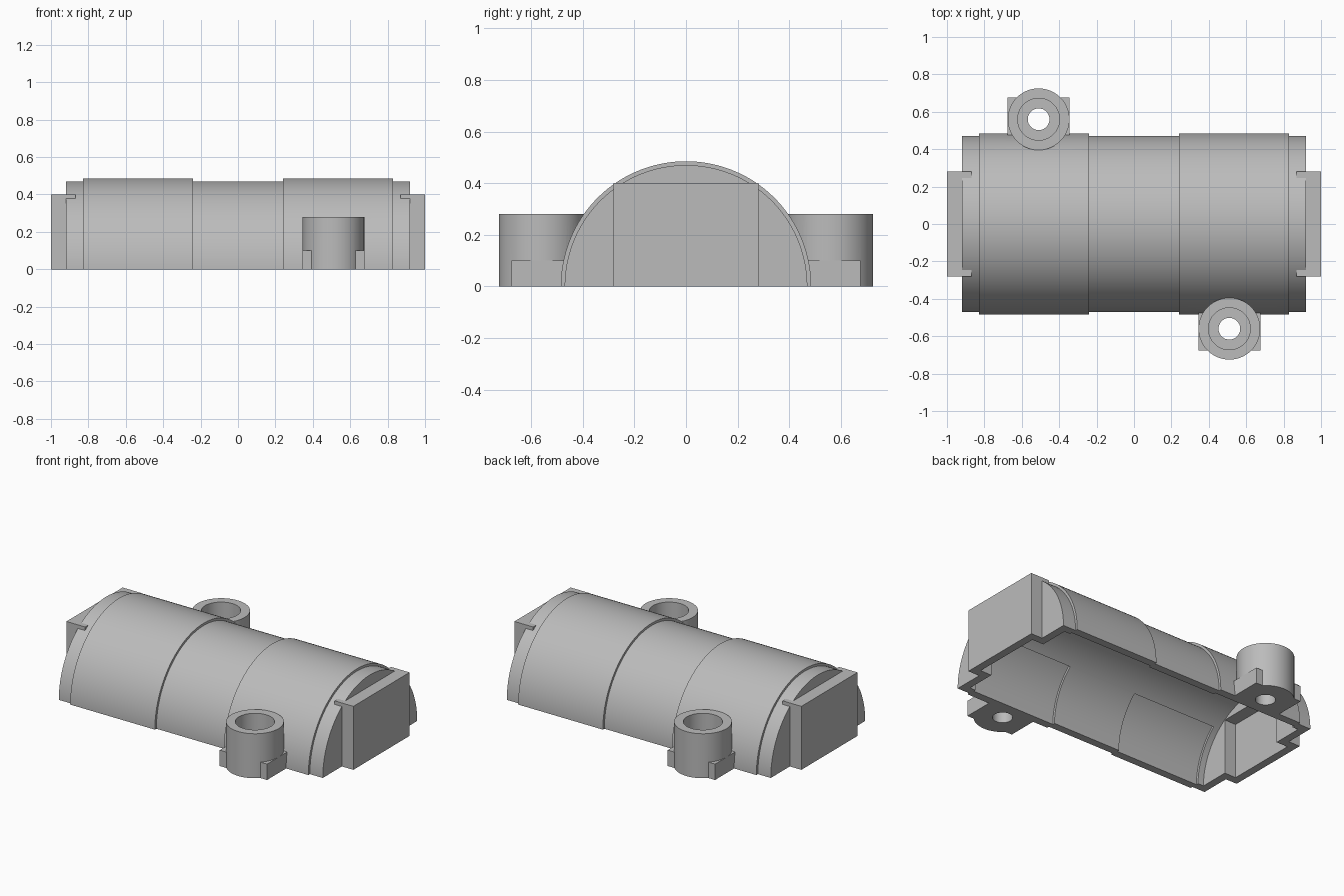
import bpy
import math

if "Cube" in bpy.data.objects:
    bpy.data.objects.remove(bpy.data.objects["Cube"])

grey = bpy.data.materials.new("plain_grey")
grey.use_nodes = True
colour = (0.5, 0.5, 0.5, 1)
grey.diffuse_color = colour
grey.node_tree.nodes["Principled BSDF"].inputs["Base Color"].default_value = colour


def solid(name, outline, place):
    """Extrude a closed outline between two ends; place maps (u, v, end)."""
    n = len(outline)
    verts = [place(u, v, end) for end in (0, 1) for u, v in outline]
    faces = [list(range(n))[::-1], list(range(n, 2 * n))]
    faces += [[i, (i + 1) % n, n + (i + 1) % n, n + i] for i in range(n)]
    mesh = bpy.data.meshes.new(name)
    mesh.from_pydata(verts, [], faces)
    mesh.materials.append(grey)
    obj = bpy.data.objects.new(name, mesh)
    bpy.context.collection.objects.link(obj)
    return obj


def arc(r, start, end, steps):
    angles = [math.radians(start + (end - start) * i / steps) for i in range(steps + 1)]
    return [(r * math.cos(a), r * math.sin(a)) for a in angles]


def barrel(name, x0, x1, outline):
    return solid(name, outline, lambda u, v, e: (x1 if e else x0, u, v))


def box(name, x0, x1, y0, y1, z0, z1):
    return solid(name, [(x0, y0), (x1, y0), (x1, y1), (x0, y1)],
                 lambda u, v, e: (u, v, z1 if e else z0))


def disc(name, x, y, r, z0, z1):
    return solid(name, arc(r, 0, 360, 64)[:-1],
                 lambda u, v, e: (x + u, y + v, z1 if e else z0))


def combine(target, tool, operation):
    mod = target.modifiers.new(tool.name, "BOOLEAN")
    mod.operation, mod.object, mod.solver = operation, tool, "EXACT"
    bpy.context.view_layer.objects.active = target
    bpy.ops.object.modifier_apply(modifier=mod.name)
    bpy.data.objects.remove(tool)


R, RAISED, WALL = 0.47, 0.485, 0.05
END, BAND_IN, BAND_OUT = 0.92, 0.24, 0.83
POST_X, POST_Y, POST_R = 0.51, 0.56, 0.165
LOW = -0.1

# Half-round body, with everything running a little below the floor until trimmed
housing = barrel("motor_cover", -END, END, arc(R, -12, 192, 96))
for s in (-1, 1):
    xs = sorted((s * BAND_IN, s * BAND_OUT))
    combine(housing, barrel("raised_band", *xs, arc(RAISED, -12, 192, 96)), "UNION")
    # Square end housing
    xs = sorted((s * (END - WALL), s * 1.0))
    combine(housing, box("end_box", *xs, -0.28, 0.28, LOW, 0.4), "UNION")
    # Screw post with square foot, on opposite corners
    px, py = s * POST_X, -s * POST_Y
    combine(housing, disc("screw_post", px, py, POST_R, LOW, 0.28), "UNION")
    ys = sorted((-s * 0.42, -s * 0.675))
    combine(housing, box("post_foot", px - POST_R, px + POST_R, *ys, LOW, 0.1), "UNION")

# Hollow interior
combine(housing, barrel("hollow", WALL - END, END - WALL, arc(R - WALL, -30, 210, 96)),
        "DIFFERENCE")
for s in (-1, 1):
    xs = sorted((s * 0.75, s * (1 - WALL)))
    combine(housing, box("box_hollow", *xs, -0.23, 0.23, 2 * LOW, 0.35), "DIFFERENCE")
    # Shallow pockets behind the raised bands, low on each side
    xs = sorted((s * BAND_IN, s * BAND_OUT))
    for start, end in ((-30, 48), (132, 210)):
        pocket = [(0, 0)] + arc(RAISED - WALL, start, end, 32)
        combine(housing, barrel("pocket", *xs, pocket), "DIFFERENCE")
    # Counterbored screw holes
    px, py = s * POST_X, -s * POST_Y
    combine(housing, disc("counterbore", px, py, 0.112, 0.1, 0.4), "DIFFERENCE")
    combine(housing, disc("screw_hole", px, py, 0.058, 2 * LOW, 0.4), "DIFFERENCE")

# Trim flat at the floor
combine(housing, box("floor_trim", -2, 2, -2, 2, -1, 0), "DIFFERENCE")

bpy.ops.object.select_all(action="DESELECT")
housing.select_set(True)
bpy.context.view_layer.objects.active = housing
bpy.ops.object.shade_smooth_by_angle(angle=math.radians(30))
